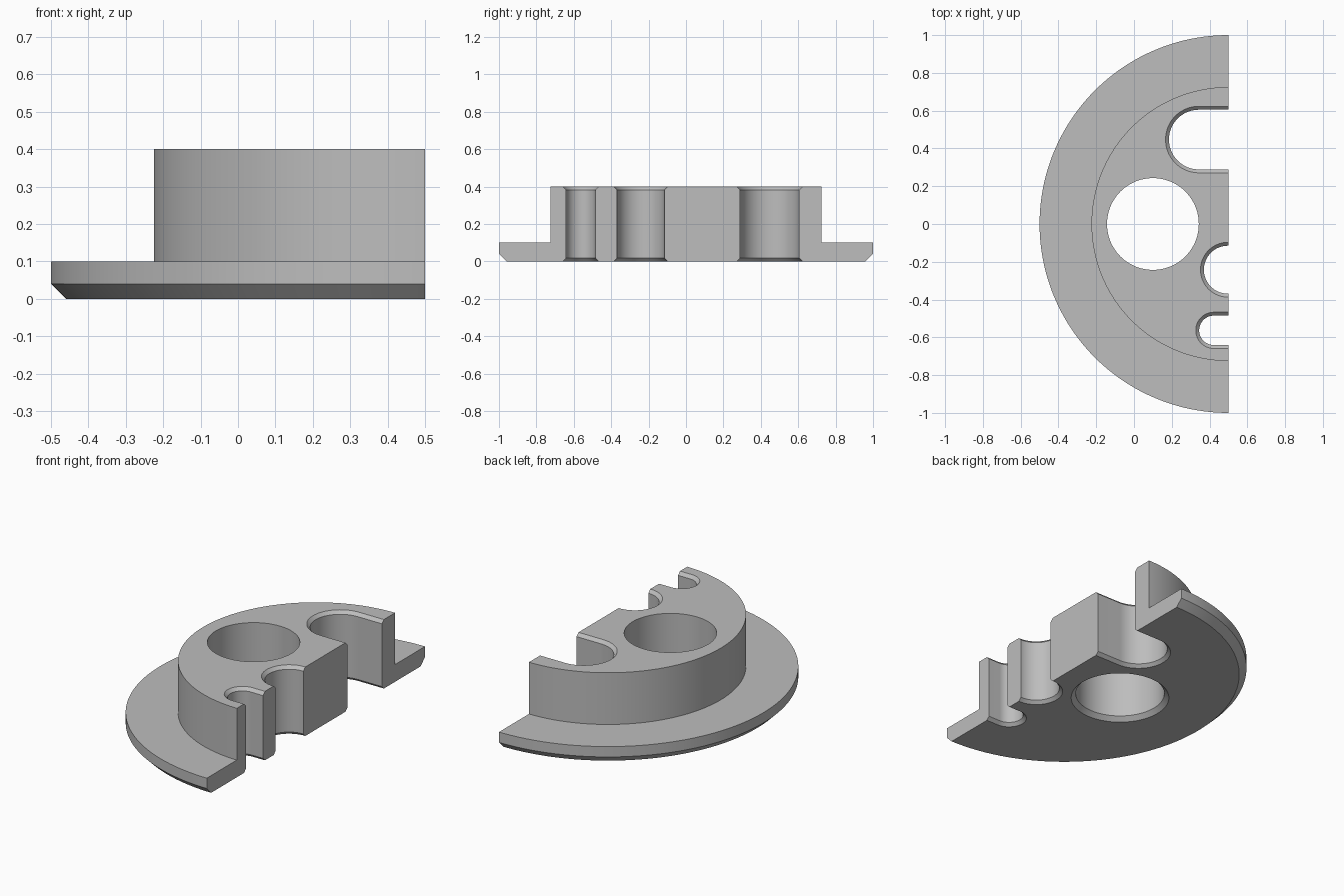
import bpy, bmesh
from math import pi, sin, cos

cube = bpy.data.objects.get("Cube")
if cube:
    bpy.data.objects.remove(cube)

HEIGHT = 0.4
CUT_X = 0.5      # flat face of the half disc
OVER = 0.02      # how far cutters pass the surface

grey = bpy.data.materials.new("plain grey")
grey.use_nodes = True
colour = (0.51, 0.51, 0.51, 1)
grey.diffuse_color = colour
grey.node_tree.nodes["Principled BSDF"].inputs["Base Color"].default_value = colour


def loft(name, rings):
    """Solid skinned through equal-length closed rings, capped at both ends."""
    bm = bmesh.new()
    loops = [[bm.verts.new(p) for p in ring] for ring in rings]
    n = len(loops[0])
    for low, high in zip(loops, loops[1:]):
        for i in range(n):
            j = (i + 1) % n
            bm.faces.new((low[i], low[j], high[j], high[i]))
    bm.faces.new(loops[0][::-1])
    bm.faces.new(loops[-1])
    bmesh.ops.recalc_face_normals(bm, faces=bm.faces)
    mesh = bpy.data.meshes.new(name)
    bm.to_mesh(mesh)
    bm.free()
    obj = bpy.data.objects.new(name, mesh)
    bpy.context.collection.objects.link(obj)
    mesh.materials.append(grey)
    return obj


def half_ring(cx, cy, r, z, steps, end=None):
    """Half circle bulging to -x, optionally with straight sides to x = end."""
    pts = [(cx + r * cos(a), cy + r * sin(a), z)
           for a in (pi / 2 + pi * i / steps for i in range(steps + 1))]
    if end is not None:
        pts += [(end, cy - r, z), (end, cy + r, z)]
    return pts


def circle(cx, cy, r, z, steps=96):
    return [(cx + r * cos(2 * pi * i / steps), cy + r * sin(2 * pi * i / steps), z)
            for i in range(steps)]


# Half flange with chamfered underside and raised half boss
profile = [(0.96, 0), (1, 0.04), (1, 0.1), (0.725, 0.1), (0.725, HEIGHT)]
body = loft("half_flange", [half_ring(CUT_X, 0, r, z, 96) for r, z in profile])

# Round hole, countersunk underneath
sink = 0.025
bore = 0.243
cutters = [loft("bore_cutter", [
    circle(0.1, 0, bore + sink + OVER, -OVER),
    circle(0.1, 0, bore, sink),
    circle(0.1, 0, bore, HEIGHT + OVER)])]

# Round-ended slots in the flat face, chamfered top and bottom
c = 0.018
for name, cx, cy, r in (("large", 0.343, 0.447, 0.158),
                        ("middle", 0.497, -0.242, 0.127),
                        ("small", 0.423, -0.563, 0.078)):
    levels = [(-OVER, r + c + OVER), (c, r), (HEIGHT - c, r),
              (HEIGHT + OVER, r + c + OVER)]
    cutters.append(loft(name + "_slot_cutter",
                        [half_ring(cx, cy, s, z, 40, end=0.7) for z, s in levels]))

bpy.ops.object.select_all(action='DESELECT')
bpy.context.view_layer.objects.active = body
body.select_set(True)
for cutter in cutters:
    mod = body.modifiers.new(cutter.name, 'BOOLEAN')
    mod.operation = 'DIFFERENCE'
    mod.solver = 'EXACT'
    mod.object = cutter
    bpy.ops.object.modifier_apply(modifier=mod.name)
    bpy.data.objects.remove(cutter)

bpy.ops.object.shade_smooth_by_angle(angle=pi / 6)
